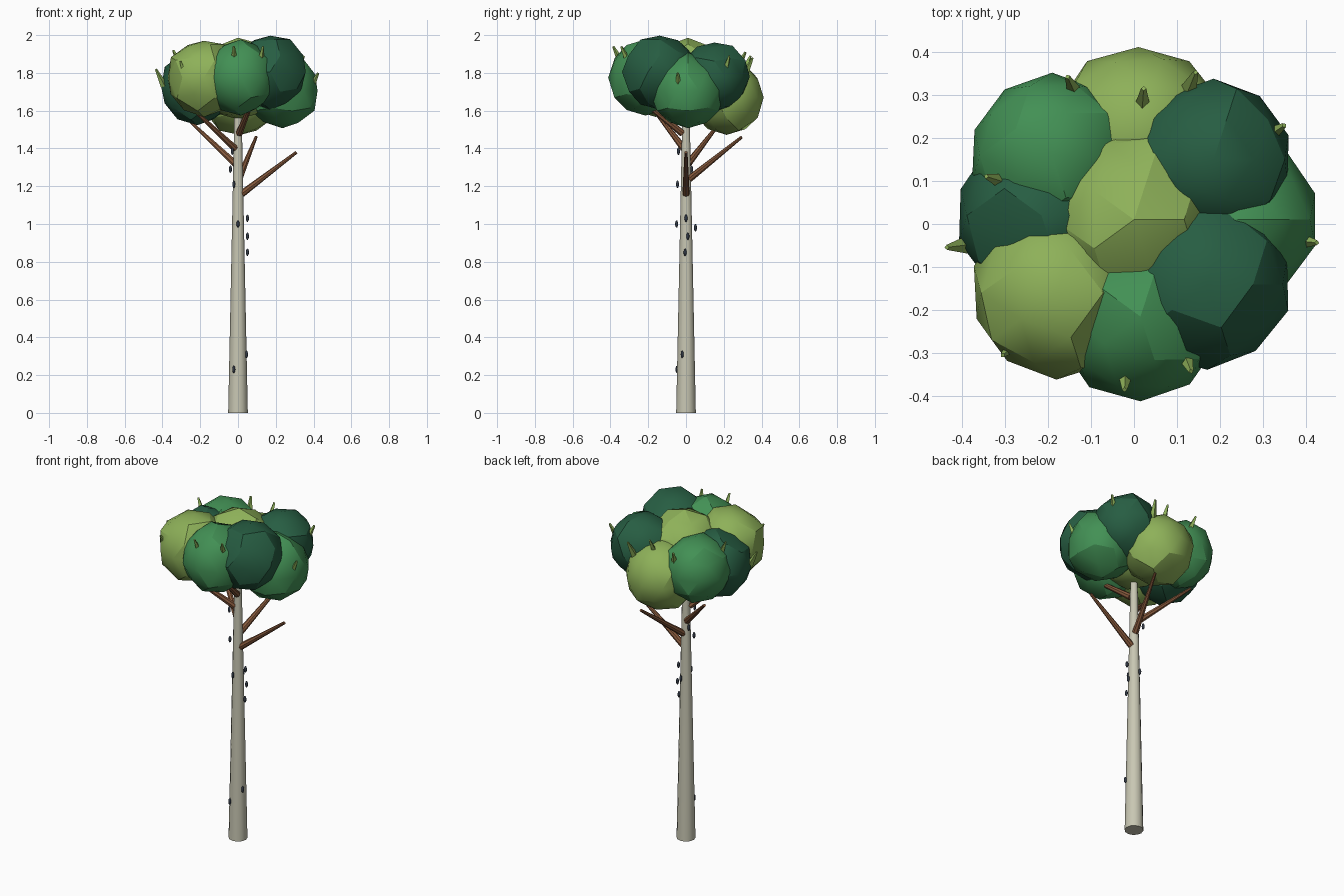
import bpy, math, random
from mathutils import Vector

if "Cube" in bpy.data.objects:
    bpy.data.objects.remove(bpy.data.objects["Cube"])

random.seed(4)

def material(name, rgb):
    m = bpy.data.materials.new(name)
    m.diffuse_color = (*rgb, 1)
    m.use_nodes = True
    m.node_tree.nodes["Principled BSDF"].inputs["Base Color"].default_value = m.diffuse_color
    return m

BARK = material("pale_bark", (0.58, 0.57, 0.45))
MARK = material("dark_mark", (0.03, 0.04, 0.06))
WOOD = material("brown_wood", (0.24, 0.1, 0.045))
DARK = material("dark_leaf", (0.02, 0.11, 0.055))
MID = material("mid_leaf", (0.055, 0.28, 0.09))
LIGHT = material("light_leaf", (0.27, 0.44, 0.1))

def finish(name, mat, angle):
    ob = bpy.context.object
    ob.name = name
    ob.data.materials.append(mat)
    bpy.ops.object.shade_smooth_by_angle(angle=math.radians(angle))
    return ob

def taper(name, a, b, r1, r2, sides, mat):
    """Tapered cylinder from point a to point b."""
    a, b = Vector(a), Vector(b)
    d = b - a
    bpy.ops.mesh.primitive_cone_add(
        vertices=sides, radius1=r1, radius2=r2, depth=d.length,
        location=(a + b) / 2, rotation=d.to_track_quat('Z', 'Y').to_euler())
    return finish(name, mat, 35)

# Trunk
taper("trunk", (0, 0, 0), (0, 0, 1.65), 0.052, 0.018, 12, BARK)

# Branches spiralling up the trunk
for i in range(5):
    a = math.radians(72 * i)
    z = 1.16 + 0.08 * i
    c, s = math.cos(a), math.sin(a)
    taper(f"branch_{i + 1}", (0.02 * c, 0.02 * s, z),
          (0.31 * c, 0.31 * s, z + 0.22), 0.019, 0.008, 8, WOOD)

# Foliage clumps: centre, radius, colour
clumps = [
    ((0.01, 0.215, 1.67), 0.205, LIGHT),
    ((-0.19, 0.16, 1.74), 0.195, MID),
    ((0.185, 0.15, 1.78), 0.19, DARK),
    ((-0.215, 0.02, 1.725), 0.2, DARK),
    ((-0.18, -0.16, 1.775), 0.205, LIGHT),
    ((0.015, -0.215, 1.775), 0.2, MID),
    ((0.17, -0.14, 1.805), 0.2, DARK),
    ((0.235, 0.01, 1.705), 0.2, MID),
    ((0.0, 0.01, 1.765), 0.22, LIGHT),
]
for i, (loc, r, mat) in enumerate(clumps):
    bpy.ops.mesh.primitive_ico_sphere_add(subdivisions=2, radius=r, location=loc)
    for v in bpy.context.object.data.vertices:
        v.co *= random.uniform(0.95, 1.02)
    finish(f"foliage_{i + 1}", mat, 24)

# Small leaf tufts poking out of the crown: base point
tufts = [
    (-0.02, -0.35, 1.87), (-0.28, -0.28, 1.79), (-0.4, -0.05, 1.75),
    (0.39, -0.04, 1.73), (0.12, -0.31, 1.87), (-0.31, 0.1, 1.85),
    (-0.14, 0.31, 1.82), (0.13, 0.32, 1.81), (0.32, 0.21, 1.82),
    (0.02, 0.28, 1.84),
]
for i, p in enumerate(tufts):
    p = Vector(p)
    out = Vector((p.x, p.y, 0)).normalized()
    taper(f"leaf_tuft_{i + 1}", p - out * 0.01 - Vector((0, 0, 0.02)),
          p + out * 0.035 + Vector((0, 0, 0.07)), 0.02, 0.006, 4, LIGHT)

# Dark bark marks
marks = [
    (0.05, 0, 1.03), (0.05, 0.01, 0.935), (0.05, -0.005, 0.85),
    (0.045, -0.02, 0.31), (-0.022, -0.048, 0.23), (0, -0.05, 1.0),
    (-0.022, -0.045, 1.21), (-0.04, 0.03, 1.29), (-0.03, -0.04, 1.385),
    (0, 0.05, 0.98),
]
for i, p in enumerate(marks):
    bpy.ops.mesh.primitive_ico_sphere_add(
        subdivisions=2, radius=1, location=p, scale=(0.008, 0.008, 0.02))
    finish(f"bark_mark_{i + 1}", MARK, 40)
